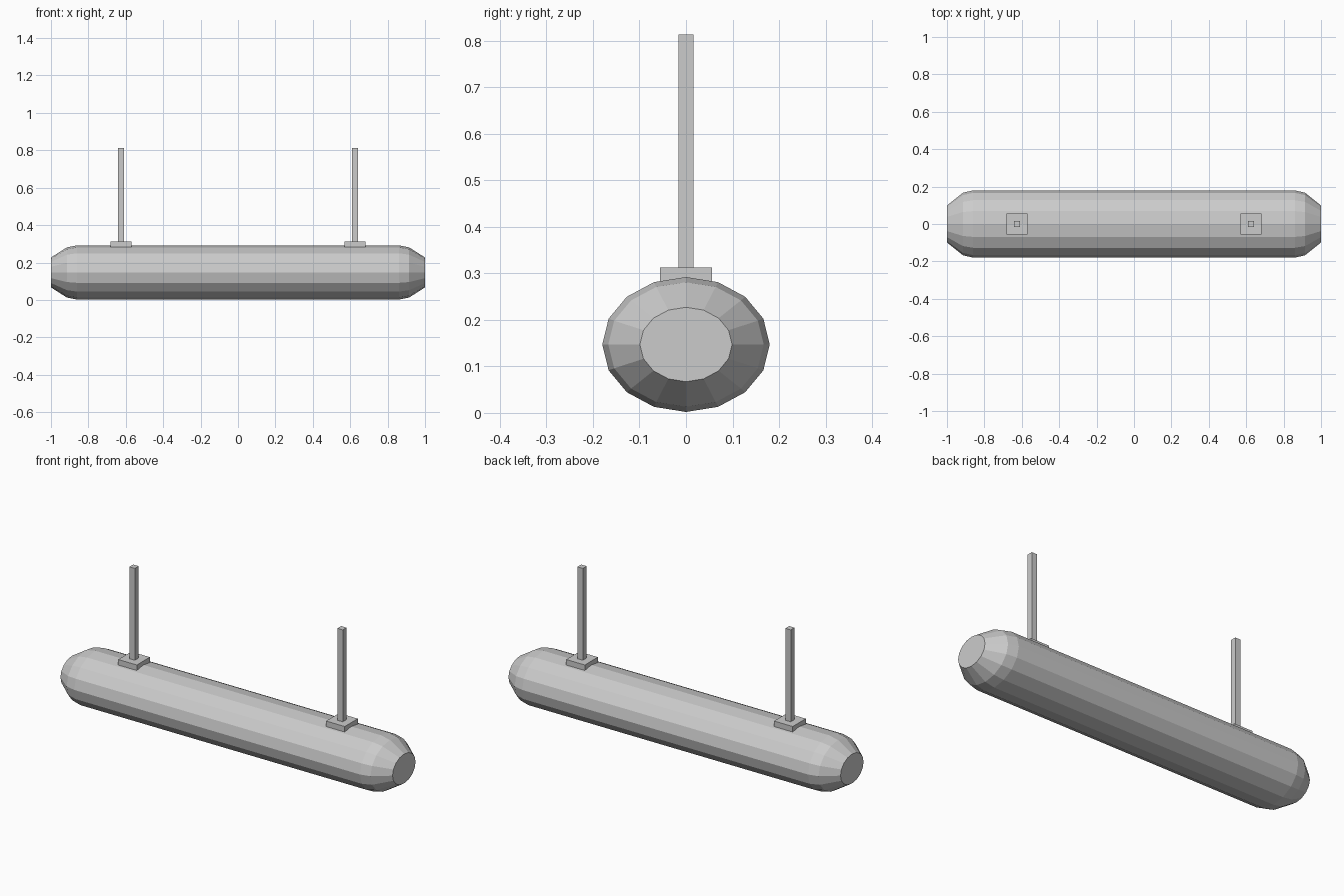
import bpy
import bmesh
from math import sin, cos, pi

cube = bpy.data.objects.get("Cube")
if cube:
    bpy.data.objects.remove(cube, do_unlink=True)

grey = bpy.data.materials.new("light_grey")
grey.use_nodes = True
COLOUR = (0.6, 0.6, 0.6, 1)
grey.diffuse_color = COLOUR
grey.node_tree.nodes["Principled BSDF"].inputs["Base Color"].default_value = COLOUR


def add_object(name, bm):
    bmesh.ops.recalc_face_normals(bm, faces=bm.faces)
    mesh = bpy.data.meshes.new(name)
    bm.to_mesh(mesh)
    bm.free()
    mesh.materials.append(grey)
    obj = bpy.data.objects.new(name, mesh)
    bpy.context.collection.objects.link(obj)
    return obj


def box(name, x, half, z0, z1):
    bm = bmesh.new()
    bmesh.ops.create_cube(bm, size=1)
    bmesh.ops.scale(bm, verts=bm.verts, vec=(2 * half, 2 * half, z1 - z0))
    bmesh.ops.translate(bm, verts=bm.verts, vec=(x, 0, (z0 + z1) / 2))
    return add_object(name, bm)


# Oval tube with tapered, flat-capped ends: (x, y radius, z radius)
SIDES = 16
MID_Z = 0.147
end = [(0.86, 0.18, 0.145), (0.915, 0.167, 0.134), (1.0, 0.099, 0.08)]
sections = [(-x, ry, rz) for x, ry, rz in reversed(end)] + end

bm = bmesh.new()
rings = []
for x, ry, rz in sections:
    angles = [2 * pi * i / SIDES for i in range(SIDES)]
    rings.append([bm.verts.new((x, ry * cos(a), MID_Z + rz * sin(a))) for a in angles])
for a, b in zip(rings, rings[1:]):
    for i in range(SIDES):
        j = (i + 1) % SIDES
        bm.faces.new((a[i], a[j], b[j], b[i]))
bm.faces.new(rings[0])
bm.faces.new(rings[-1])
add_object("tube_body", bm)

# Mounting plates and hanging rods
for side, x in (("left", 0.626), ("right", -0.626)):
    box(side + "_mount_plate", x, 0.056, 0.283, 0.313)
    box(side + "_hanging_rod", x, 0.0163, 0.313, 0.813)
